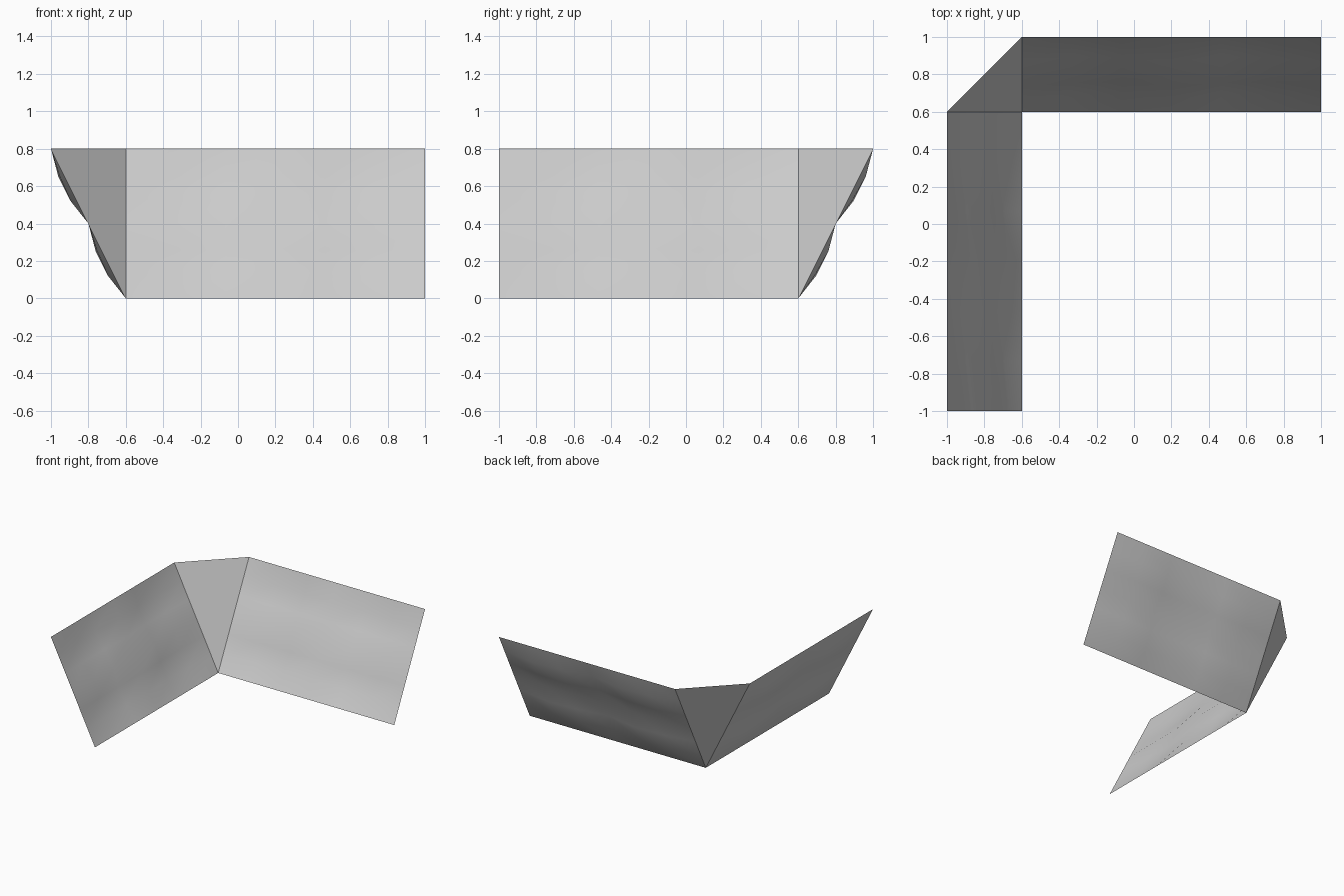
import bpy, bmesh
from mathutils import Vector

if "Cube" in bpy.data.objects:
    bpy.data.objects.remove(bpy.data.objects["Cube"])

SLOPE = 0.8944
N = 3                      # quads per tile side
DENT = {(1, 1): 0.031, (2, 1): 0.024, (1, 2): 0.024, (2, 2): 0.031}


def make_object(name, bm, smooth):
    for f in bm.faces:
        f.smooth = smooth
    me = bpy.data.meshes.new(name)
    bm.to_mesh(me)
    bm.free()
    ob = bpy.data.objects.new(name, me)
    bpy.context.collection.objects.link(ob)


def bank(name, origin, along, outward):
    """Sloping bank of 2 x 2 tiles, each gently dented away from the inside."""
    o, a = Vector(origin), Vector(along)
    up = (Vector(outward) * 0.4 + Vector((0, 0, 0.8))) / SLOPE
    dent_dir = (Vector(outward) * 2 - Vector((0, 0, 1))).normalized()
    bm = bmesh.new()
    grid = []
    for j in range(2 * N + 1):
        row = []
        for i in range(2 * N + 1):
            p = o + a * (1.6 * i / (2 * N)) + up * (SLOPE * j / (2 * N))
            p += dent_dir * DENT.get((i % N, j % N), 0)
            row.append(bm.verts.new(p))
        grid.append(row)
    for j in range(2 * N):
        for i in range(2 * N):
            bm.faces.new((grid[j][i], grid[j][i + 1],
                          grid[j + 1][i + 1], grid[j + 1][i]))
    make_object(name, bm, True)


# Two sloping banks
bank("back_bank", (-0.6, 0.6, 0), (1, 0, 0), (0, 1, 0))
bank("left_bank", (-0.6, -1.0, 0), (0, 1, 0), (-1, 0, 0))

# Flat triangle joining the banks at the corner
bm = bmesh.new()
bm.faces.new([bm.verts.new(p) for p in
              ((-0.6, 0.6, 0), (-0.6, 1.0, 0.8), (-1.0, 0.6, 0.8))])
make_object("corner_triangle", bm, False)
